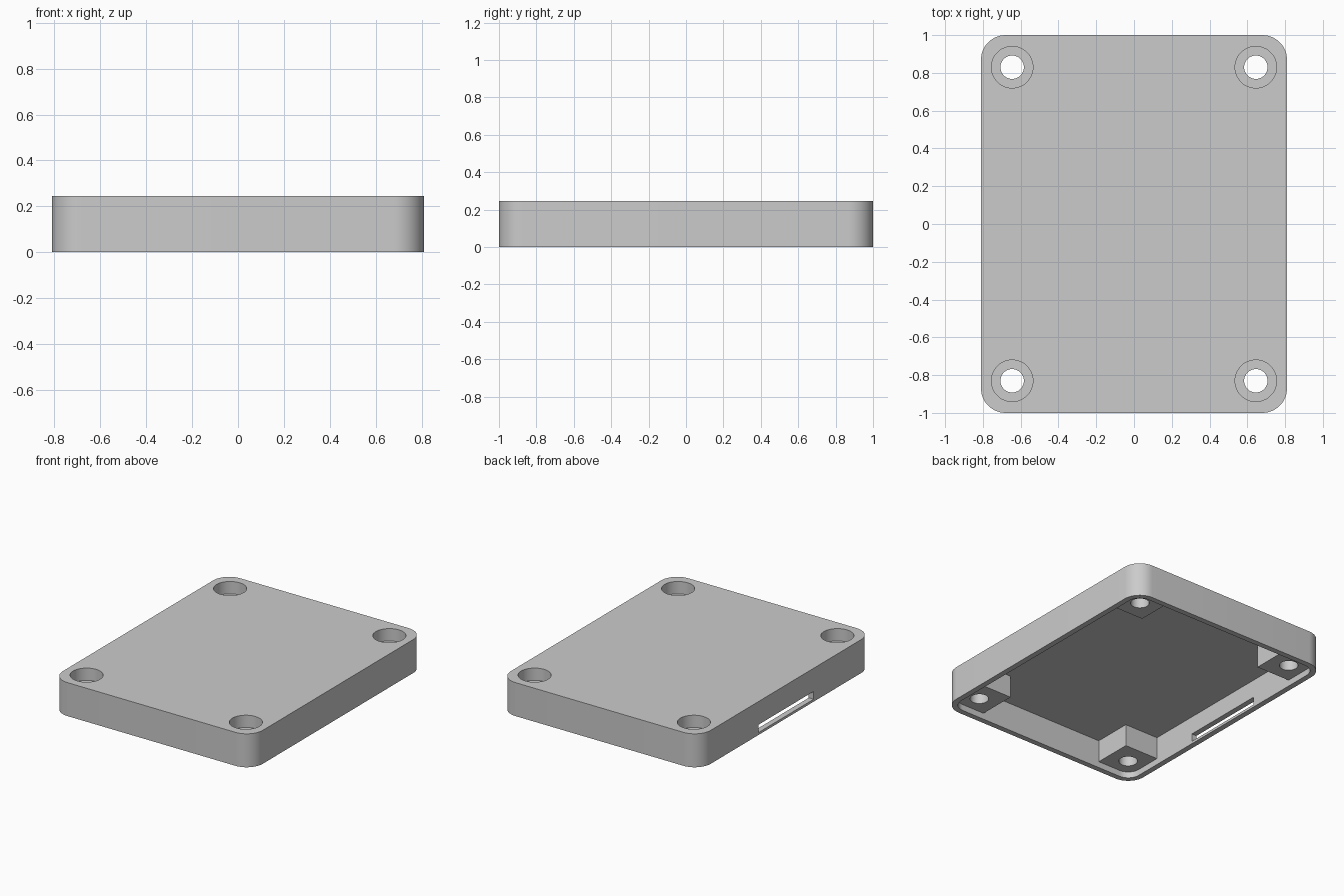
import bpy, bmesh, math

if "Cube" in bpy.data.objects:
    bpy.data.objects.remove(bpy.data.objects["Cube"], do_unlink=True)

HALF_X, HALF_Y, HEIGHT = 0.81, 1.0, 0.245
WALL, CORNER = 0.04, 0.13
CEILING = HEIGHT - WALL       # underside of the top plate
BOSS_Z = 0.045                # underside of the corner bosses
BOSS_X, BOSS_Y = 0.50, 0.68   # inner faces of the corner bosses
HOLE_X, HOLE_Y = 0.645, 0.83

grey = bpy.data.materials.new("plain_grey")
grey.use_nodes = True
grey.diffuse_color = (0.6, 0.6, 0.6, 1)
grey.node_tree.nodes["Principled BSDF"].inputs["Base Color"].default_value = (0.6, 0.6, 0.6, 1)


def finish(name, bm):
    mesh = bpy.data.meshes.new(name)
    bm.to_mesh(mesh)
    bm.free()
    mesh.materials.append(grey)
    obj = bpy.data.objects.new(name, mesh)
    bpy.context.collection.objects.link(obj)
    return obj


def box(name, x0, x1, y0, y1, z0, z1, radius=0):
    """Box, with its upright edges rounded when a radius is given."""
    bm = bmesh.new()
    bmesh.ops.create_cube(bm, size=1)
    for v in bm.verts:
        v.co.x = x1 if v.co.x > 0 else x0
        v.co.y = y1 if v.co.y > 0 else y0
        v.co.z = z1 if v.co.z > 0 else z0
    if radius:
        upright = [e for e in bm.edges
                   if abs(e.verts[0].co.z - e.verts[1].co.z) > 0.01]
        bmesh.ops.bevel(bm, geom=upright, offset=radius, segments=12,
                        profile=0.5, affect='EDGES')
    return finish(name, bm)


def cylinder(name, x, y, z0, z1, radius):
    bm = bmesh.new()
    bmesh.ops.create_cone(bm, cap_ends=True, segments=48, radius1=radius,
                          radius2=radius, depth=z1 - z0)
    bmesh.ops.translate(bm, verts=bm.verts, vec=(x, y, (z0 + z1) / 2))
    return finish(name, bm)


def cut(target, cutter):
    cutter.hide_render = True
    mod = target.modifiers.new("cut", 'BOOLEAN')
    mod.operation, mod.solver, mod.object = 'DIFFERENCE', 'EXACT', cutter
    bpy.context.view_layer.objects.active = target
    bpy.ops.object.modifier_apply(modifier=mod.name)
    bpy.data.objects.remove(cutter, do_unlink=True)


# Outer body
cover = box("enclosure_cover", -HALF_X, HALF_X, -HALF_Y, HALF_Y, 0, HEIGHT, CORNER)

# Open underside: shallow full recess, then a deep cross that leaves four bosses
in_x, in_y = HALF_X - WALL, HALF_Y - WALL
cut(cover, box("recess", -in_x, in_x, -in_y, in_y, -0.1, BOSS_Z, CORNER - WALL))
cut(cover, box("cavity_long", -BOSS_X, BOSS_X, -in_y, in_y, -0.1, CEILING))
cut(cover, box("cavity_wide", -in_x, in_x, -BOSS_Y, BOSS_Y, -0.1, CEILING))

# Counterbored screw holes through the bosses
for sx in (-1, 1):
    for sy in (-1, 1):
        x, y = sx * HOLE_X, sy * HOLE_Y
        cut(cover, cylinder("screw_hole", x, y, -0.1, 0.4, 0.062))
        cut(cover, cylinder("counterbore", x, y, HEIGHT - 0.09, 0.4, 0.11))

# Slot through one long wall
cut(cover, box("slot", -0.9, -0.7, -0.32, 0.32, 0.018, 0.075))

# Smooth rounded corners and bores, crisp edges
bpy.ops.object.select_all(action='DESELECT')
cover.select_set(True)
bpy.context.view_layer.objects.active = cover
bpy.ops.object.shade_smooth_by_angle(angle=math.radians(30))
